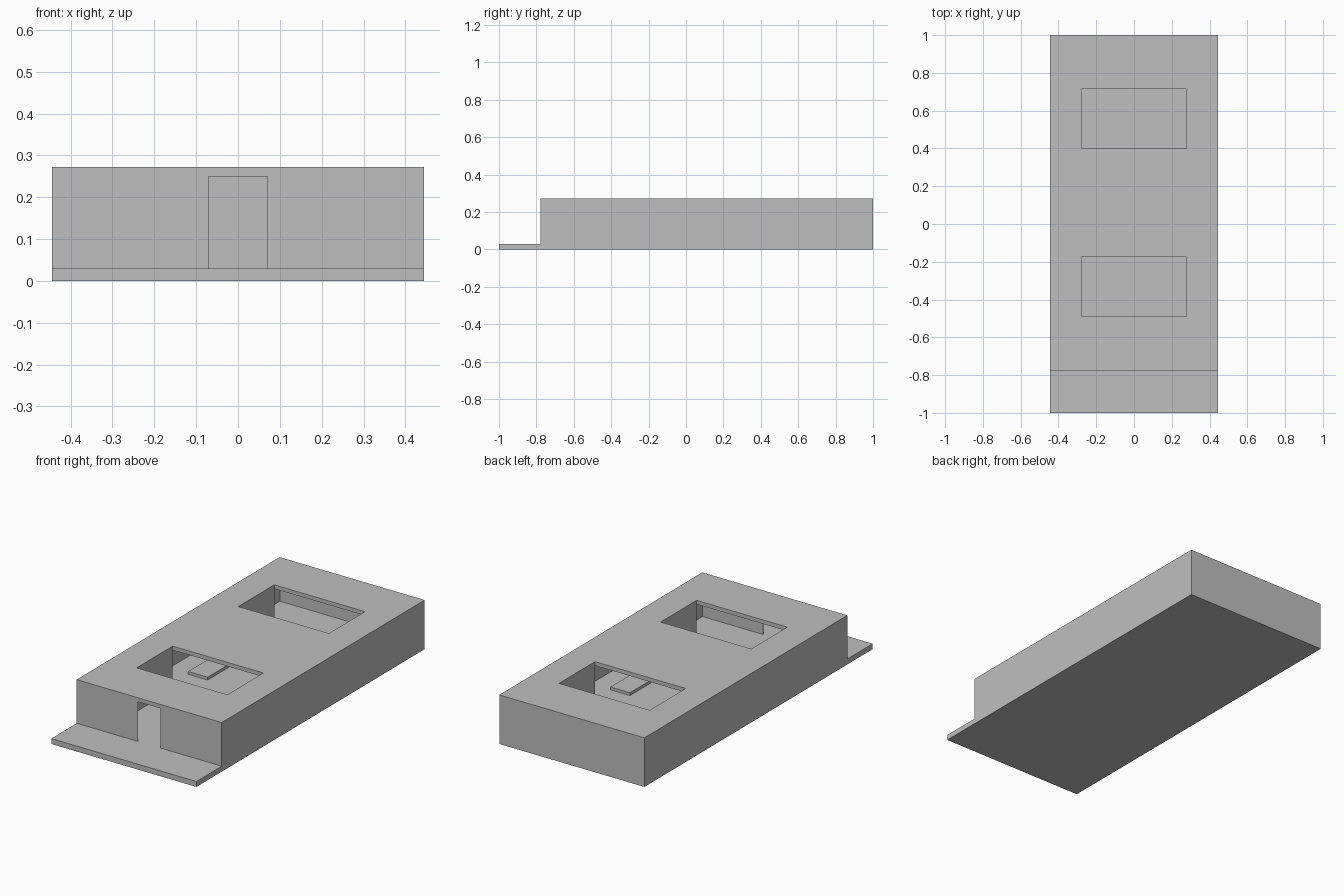
import bpy
import bmesh

cube = bpy.data.objects.get("Cube")
if cube:
    bpy.data.objects.remove(cube, do_unlink=True)

# Single plain grey
grey = bpy.data.materials.new("light_grey")
grey.use_nodes = True
colour = (0.52, 0.52, 0.52, 1)
grey.diffuse_color = colour
grey.node_tree.nodes["Principled BSDF"].inputs["Base Color"].default_value = colour

# Main measurements
HALF_W, BACK, FRONT = 0.445, 1.0, -0.778
FLOOR, CEILING, TOP = 0.03, 0.25, 0.272
THIN = 0.004
COURT_X = 0.278
COURTS = {"front": (-0.49, -0.175), "back": (0.4, 0.715)}
DOOR = 0.07


def finish(name, bm):
    bmesh.ops.recalc_face_normals(bm, faces=bm.faces)
    mesh = bpy.data.meshes.new(name)
    bm.to_mesh(mesh)
    bm.free()
    mesh.materials.append(grey)
    obj = bpy.data.objects.new(name, mesh)
    bpy.context.collection.objects.link(obj)
    return obj


def box(name, x, y, z):
    """Box spanning the given (low, high) ranges."""
    bm = bmesh.new()
    bmesh.ops.create_cube(bm, size=1)
    for v in bm.verts:
        for i, (low, high) in enumerate((x, y, z)):
            v.co[i] = high if v.co[i] > 0 else low
    return finish(name, bm)


def roof_slab():
    """Flat sheet with two openings, extruded upward."""
    xs = (-HALF_W, -COURT_X, COURT_X, HALF_W)
    ys = (FRONT, *COURTS["front"], *COURTS["back"], BACK)
    bm = bmesh.new()
    grid = [[bm.verts.new((x, y, CEILING)) for y in ys] for x in xs]
    for i in range(len(xs) - 1):
        for j in range(len(ys) - 1):
            if i == 1 and j in (1, 3):
                continue
            bm.faces.new((grid[i][j], grid[i + 1][j],
                          grid[i + 1][j + 1], grid[i][j + 1]))
    result = bmesh.ops.extrude_face_region(bm, geom=bm.faces[:])
    for v in result["geom"]:
        if isinstance(v, bmesh.types.BMVert):
            v.co.z = TOP
    return finish("roof", bm)


# Floor slab with front terrace, and the roof
box("floor_slab", (-HALF_W, HALF_W), (-1, BACK), (0, FLOOR))
roof_slab()

# Back wall
wall_z = (FLOOR, CEILING)
box("back_wall", (-HALF_W, HALF_W), (BACK - THIN, BACK), wall_z)

panel = (BACK - FRONT) / 4
for side, s in (("left", 1), ("right", -1)):
    # Front wall either side of the doorway
    box(f"front_wall_{side}", sorted((s * DOOR, s * HALF_W)),
        (FRONT, FRONT + THIN), wall_z)
    # Row of thin side panels
    for i in range(4):
        y = FRONT + i * panel
        box(f"side_panel_{side}_{i + 1}",
            sorted((s * HALF_W, s * (HALF_W - THIN))), (y, y + panel), wall_z)
    # Screens hanging from the roof openings down to the floor
    for place, span in COURTS.items():
        box(f"court_screen_{place}_{side}",
            sorted((s * COURT_X, s * (COURT_X + THIN))), span, wall_z)
    # Low platform under the middle of the roof
    box(f"platform_{side}", sorted((s * 0.2, s * 0.32)),
        (0.02, 0.205), (FLOOR, FLOOR + 0.016))
